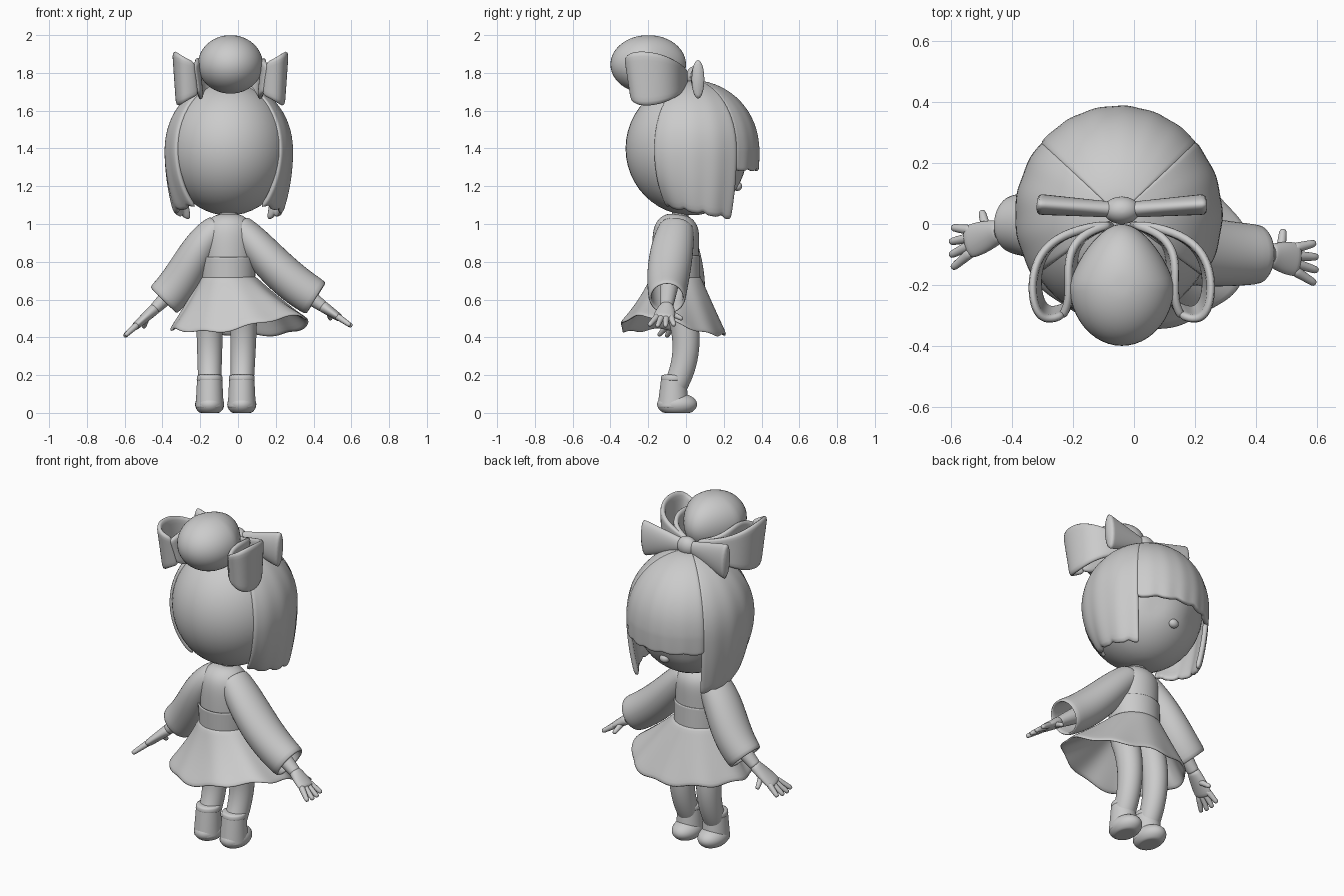
import bpy, bmesh
from math import sin, cos, pi, tau, exp, radians, sqrt
from mathutils import Vector

cube = bpy.data.objects.get("Cube")
if cube:
    bpy.data.objects.remove(cube, do_unlink=True)

grey = (.6, .6, .6, 1)
clay = bpy.data.materials.new("clay grey")
clay.use_nodes = True
clay.diffuse_color = grey
clay.node_tree.nodes["Principled BSDF"].inputs["Base Color"].default_value = grey

MIDDLE = -.05  # centre line of head and torso
KNOT = -.04  # centre line of bow and bun
SIDES = (("plus", 1), ("minus", -1))


def surface(name, rows, closed=True, caps=True, thickness=0, levels=1):
    """Skin a list of point rows; closed rows become rings."""
    bm = bmesh.new()
    grid = [[bm.verts.new(point) for point in row] for row in rows]
    count = len(rows[0])
    for upper, lower in zip(grid, grid[1:]):
        for i in range(count if closed else count - 1):
            j = (i + 1) % count
            bm.faces.new((upper[i], upper[j], lower[j], lower[i]))
    if closed and caps:
        bm.faces.new(grid[0][::-1])
        bm.faces.new(grid[-1])
    bmesh.ops.recalc_face_normals(bm, faces=bm.faces)
    mesh = bpy.data.meshes.new(name)
    bm.to_mesh(mesh)
    bm.free()
    mesh.shade_smooth()
    mesh.materials.append(clay)
    part = bpy.data.objects.new(name, mesh)
    bpy.context.collection.objects.link(part)
    if thickness:
        solidify = part.modifiers.new("thickness", "SOLIDIFY")
        solidify.thickness = thickness
        solidify.offset = 0
    if levels:
        smooth = part.modifiers.new("smooth", "SUBSURF")
        smooth.levels = smooth.render_levels = levels


def bezier(controls, t):
    points = [Vector(c) for c in controls]
    while len(points) > 1:
        points = [a.lerp(b, t) for a, b in zip(points, points[1:])]
    return points[0]


def tube(name, controls, across, along, steps=12, sides=20, **options):
    """Sweep an ellipse on a curve; the radii are rules of t."""
    points = [bezier(controls, i / steps) for i in range(steps + 1)]
    rows = []
    for i, point in enumerate(points):
        tangent = points[min(i + 1, steps)] - points[max(i - 1, 0)]
        side = tangent.cross(Vector((0, 1, 0))).normalized()
        normal = side.cross(tangent.normalized())
        t = i / steps
        rows.append([point + side * across(t) * cos(tau * k / sides)
                     + normal * along(t) * sin(tau * k / sides) for k in range(sides)])
    surface(name, rows, **options)


def blend(start, end):
    return lambda t: start + (end - start) * t


def ball(name, centre, radii, shape=lambda p: p, rings=24):
    rows = []
    for i in range(1, rings):
        tilt = pi * i / rings
        row = []
        for k in range(2 * rings):
            turn = pi * k / rings
            p = shape(Vector((sin(tilt) * sin(turn), sin(tilt) * cos(turn), cos(tilt))))
            row.append([c + r * v for c, r, v in zip(centre, radii, p)])
        rows.append(row)
    surface(name, rows, levels=0)


# Head: round at the back, flatter face with shallow eye hollows
def face_shape(p):
    if p.y > 0:
        hollow = sum(exp(-((p.x - eye) ** 2 + (p.z + .35) ** 2) / .03) for eye in (-.4, .4))
        p.y *= .85 - .05 * hollow
    return p


ball("head", (MIDDLE, .03, 1.4), (.325, .35, .355), face_shape)
ball("nose", (MIDDLE, .272, 1.2), (.03, .025, .025))


# Hair: panels follow the skull to its equator, then hang down;
# tuck draws the far edge back onto the skull
def hair_panel(name, start, end, bottom, waves, tuck, columns=20, dome=9, drop=7):
    rows = []
    for i in range(dome + drop):
        row = []
        for k in range(columns + 1):
            turn = radians(blend(start, end)(k / columns))
            if i < dome:
                tilt = pi / 2 * (i + .4) / (dome - .6)
                height, reach = .35 * cos(tilt), sin(tilt)
            else:
                height = (bottom(k) - 1.4) * (i - dome + 1) / drop
                skull = sqrt(1 - (height / .4) ** 2)
                reach = blend(1 - height ** 2, skull)(tuck * (k / columns) ** 3)
            reach *= 1 + .012 * i / (dome + drop) * sin(waves * turn)
            row.append((MIDDLE + .327 * reach * sin(turn),
                        .03 + .345 * reach * cos(turn), 1.4 + height))
        rows.append(row)
    surface(name, rows, closed=False, thickness=.028)


hair_panel("fringe", -50, 50, lambda k: 1.28 + .015 * (k % 4 == 0), 22, 0)
for label, s in SIDES:
    hair_panel("side_hair_" + label, 47 * s, 125 * s,
               lambda k: 1.02 + .02 * (k % 5 == 3) + .0035 * k, 17, 1)


# Bun: narrowing towards the knot
def bun_shape(p):
    p.x *= 1 - .3 * max(p.y, 0)
    return p


ball("hair_bun", (KNOT, -.2, 1.845), (.172, .2, .155), bun_shape)
ball("bow_knot", (KNOT, .045, 1.78), (.06, .045, .055))


# Bow: a puffed loop each side, and wide ribbons curling round the bun
def ribbon(name, s, plan, swell, steps=16, columns=6):
    rows = []
    for i in range(steps + 1):
        t = i / steps
        x, y = bezier(plan, t)
        half = .04 + swell * sin(.85 * pi * t)
        levels = [2 * v / columns - 1 for v in range(columns + 1)]
        rows.append([(KNOT + s * (x + .01 * v), y - .02 * t * v, 1.77 + half * v) for v in levels])
    surface(name, rows, closed=False, thickness=.028)


for label, s in SIDES:
    tube("bow_loop_" + label, [(KNOT, .045, 1.78), (KNOT + .28 * s, .065, 1.765)],
         lambda t: .03 + .08 * t, lambda t: .025 + .01 * t)
    ribbon("outer_ribbon_" + label, s,
           [(.03, 0), (.36, -.03), (.27, -.18), (.32, -.36), (.18, -.28)], .105)
    ribbon("inner_ribbon_" + label, s, [(.03, 0), (.25, -.05), (.12, -.2), (.19, -.29)], .07)

# Neck, dress top and sash
tube("neck", [(MIDDLE, -.04, 1), (MIDDLE, -.01, 1.15)], blend(.05, .05), blend(.045, .045))
shoulder = lambda t: 1 - (1 - t) ** 8
tube("bodice", [(MIDDLE, -.045, 1.055), (MIDDLE, -.06, .9), (MIDDLE, -.055, .69)],
     lambda t: .06 + .085 * shoulder(t) - .012 * t, lambda t: .05 + .08 * shoulder(t) - .008 * t)
tube("waist_sash", [(MIDDLE, -.06, .83), (MIDDLE, -.055, .7)],
     blend(.142, .138), blend(.131, .128), caps=False, thickness=.01)


# Skirt: flared, rippled, swept out and lifted at the back on the +x side
def skirt_point(t, turn):
    c, s = cos(turn), sin(turn)
    sweep = max(0, cos(turn + .6)) ** 2
    flare = t - t * (1 - t) / 4 if s < 0 else t
    flare *= 1 + .2 * sweep * t
    ripple = 1 + .02 * t * t * sin(9 * turn)
    return (MIDDLE + .045 * t + (.135 + .215 * flare) * c * ripple,
            -.055 - .01 * t + (.125 + .145 * flare) * s * ripple,
            .72 - (.31 - .1 * sweep - .03 * max(0, -c)) * t + .008 * t * cos(9 * turn))


surface("skirt", [[skirt_point(i / 8, tau * k / 64) for k in range(64)] for i in range(9)],
        caps=False, thickness=.015)

# Wide sleeves, open at the wrist
for label, path in (("plus", [(0, -.05, .98), (.1, -.07, .9), (.2, -.1, .73), (.415, -.1, .605)]),
                    ("minus", [(-.1, -.05, .98), (-.22, -.07, .9), (-.25, 0, .73), (-.395, 0, .595)])):
    tube("sleeve_" + label, path, lambda t: .068 + .028 * sin(2 * t),
         lambda t: .085 + .02 * sin(pi * t) + .005 * t, caps=False, thickness=.018)


# Forearm, rounded palm, and a fan of fingers with a thumb
def hand(label, s, elbow, wrist, palm):
    wrist, palm = Vector(wrist), Vector(palm)
    reach = (palm - wrist).normalized()
    tube("forearm_" + label, [elbow, wrist + reach * .02], blend(.05, .03), blend(.05, .034))
    tube("palm_" + label, [wrist, palm + reach * .03], blend(.032, .02),
         lambda t: .034 + .022 * sin(2 * t), steps=6)
    fingers = []
    for i in range(4):
        fan = Vector((0, .045 * (i - 1.5), 0))
        fingers.append((palm + fan / 2, palm + fan + reach * (.11 - .01 * abs(i - 1.5))))
    fingers.append((wrist.lerp(palm, .5), palm + Vector((-.03 * s, .1, -.02))))
    for i, path in enumerate(fingers):
        tube(f"finger_{label}_{i}", path, blend(.02, .013), blend(.02, .013), steps=4, sides=8)


hand("plus", 1, (.3, -.09, .67), (.44, -.1, .57), (.52, -.115, .515))
hand("minus", -1, (-.31, -.01, .68), (-.43, -.02, .56), (-.53, -.055, .47))


# Legs with bent knees, and boots with flat soles
def sole_shape(p):
    p.z = max(p.z, -.75)
    return p


for label, hip, x in (("plus", .03, .02), ("minus", -.15, -.15)):
    tube("leg_" + label, [(hip, -.06, .62), (hip, .07, .34), (x, -.08, .1)],
         blend(.076, .06), blend(.082, .062))
    tube("boot_shaft_" + label, [(x, -.065, .195), (x, -.068, .02)], blend(.067, .076),
         blend(.066, .085))
    tube("boot_cuff_" + label, [(x, -.065, .205), (x, -.065, .165)], blend(.067, .071),
         blend(.066, .071), steps=3)
    ball("boot_foot_" + label, (x, -.047, .045), (.077, .106, .06), sole_shape)
